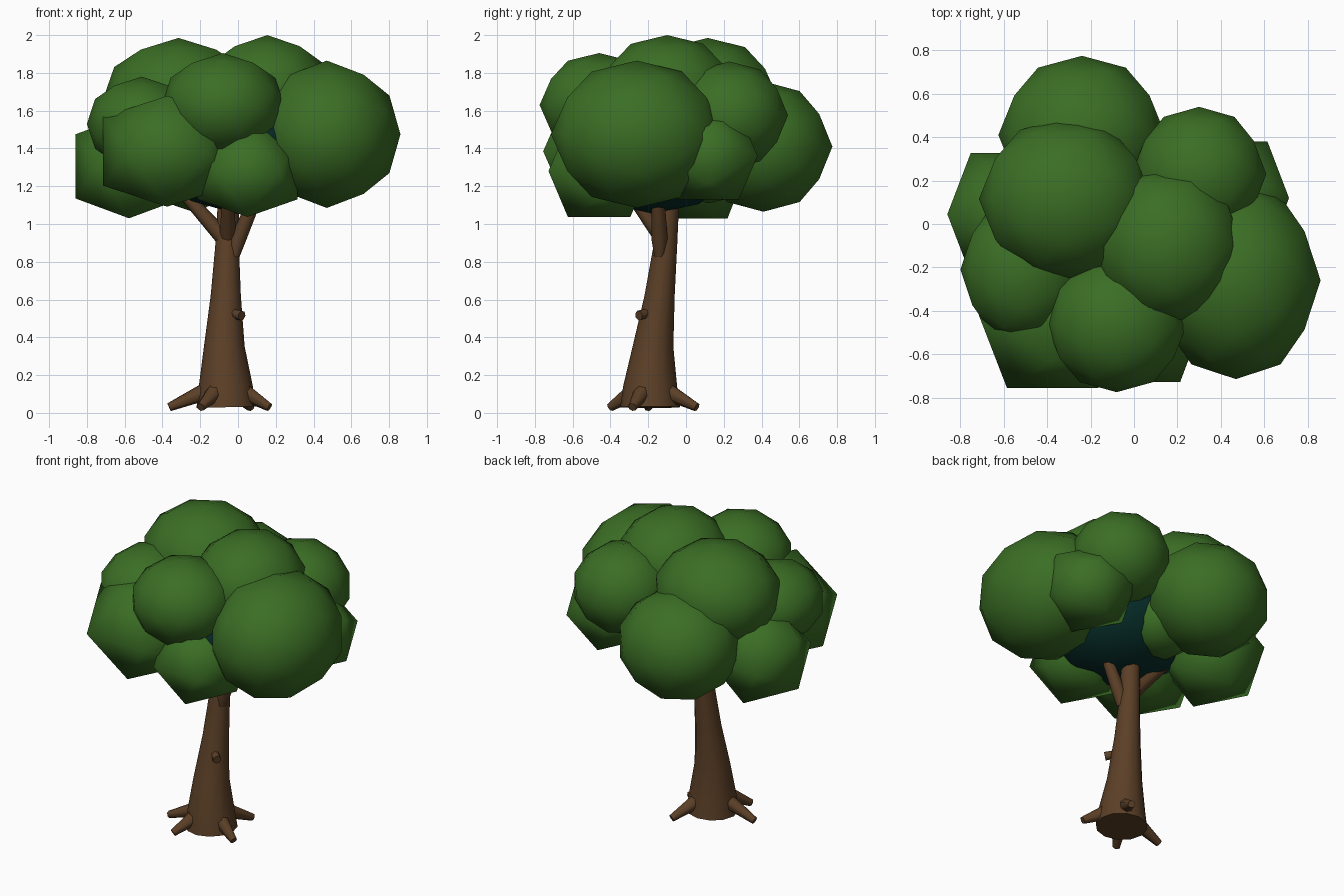
import bpy, bmesh, math
from mathutils import Vector

cube = bpy.data.objects.get("Cube")
if cube:
    bpy.data.objects.remove(cube, do_unlink=True)


def material(name, rgb):
    m = bpy.data.materials.new(name)
    m.use_nodes = True
    m.diffuse_color = (*rgb, 1)
    m.node_tree.nodes["Principled BSDF"].inputs["Base Color"].default_value = (*rgb, 1)
    return m


LEAF = material("leaf_green", (0.043, 0.155, 0.018))
INNER = material("deep_teal", (0.002, 0.026, 0.022))
BARK = material("bark_brown", (0.105, 0.05, 0.02))


def finish(name, bm, mat):
    bmesh.ops.recalc_face_normals(bm, faces=bm.faces[:])
    mesh = bpy.data.meshes.new(name)
    bm.to_mesh(mesh)
    bm.free()
    mesh.materials.append(mat)
    obj = bpy.data.objects.new(name, mesh)
    bpy.context.collection.objects.link(obj)
    return obj


def clump(name, centre, radii, detail=1, mat=LEAF):
    """Axis-aligned icosahedron, optionally subdivided onto its sphere."""
    bm = bmesh.new()
    phi = (1 + math.sqrt(5)) / 2
    for a in (-1, 1):
        for b in (-phi, phi):
            for co in ((0, a, b), (a, b, 0), (b, 0, a)):
                bm.verts.new(co)
    bmesh.ops.convex_hull(bm, input=bm.verts[:])
    if detail:
        bmesh.ops.subdivide_edges(bm, edges=bm.edges[:], cuts=1, use_grid_fill=True)
    for v in bm.verts:
        n = v.co.normalized()
        v.co = Vector([c + r * k for c, r, k in zip(centre, radii, n)])
    for f in bm.faces:
        f.smooth = True
    return finish(name, bm, mat)


def tube(name, rings, sides):
    """Capped round limb through (centre, radius) rings."""
    bm = bmesh.new()
    axis = Vector(rings[1][0]) - Vector(rings[0][0])
    turn = axis.to_track_quat("Z", "Y")
    loops = []
    for centre, radius in rings:
        loop = []
        for i in range(sides):
            a = math.tau * i / sides
            spoke = Vector((math.cos(a), math.sin(a), 0)) * radius
            loop.append(bm.verts.new(Vector(centre) + turn @ spoke))
        loops.append(loop)
    for lo, hi in zip(loops, loops[1:]):
        for i in range(sides):
            j = (i + 1) % sides
            bm.faces.new((lo[i], lo[j], hi[j], hi[i])).smooth = True
    bm.faces.new(loops[0][::-1])
    bm.faces.new(loops[-1])
    return finish(name, bm, BARK)


# Leaning, flared trunk
tube("trunk", [((-0.062, -0.19, 0.03), 0.158), ((-0.065, -0.19, 0.14), 0.143),
               ((-0.073, -0.175, 0.35), 0.108), ((-0.065, -0.14, 0.62), 0.08),
               ((-0.058, -0.11, 0.88), 0.063), ((-0.05, -0.09, 1.15), 0.055)], 12)

# Roots spreading around the base
for i, (angle, reach) in enumerate([(-22, 0.25), (62, 0.28), (182, 0.3), (238, 0.25)]):
    d = Vector((math.cos(math.radians(angle)), math.sin(math.radians(angle)), 0))
    base = Vector((-0.065, -0.19, 0))
    tube(f"root_{i + 1}", [(base + d * 0.09 + Vector((0, 0, 0.12)), 0.05),
                           (base + d * reach + Vector((0, 0, 0.03)), 0.023)], 7)

# Branches and a small stub
tube("left_branch", [((-0.02, -0.14, 0.83), 0.028), ((0.0, -0.14, 0.92), 0.043),
                     ((0.13, -0.15, 1.22), 0.03)], 8)
tube("right_branch", [((-0.07, -0.11, 0.92), 0.045), ((-0.32, -0.1, 1.2), 0.03)], 8)
tube("front_branch", [((-0.055, -0.13, 0.93), 0.042), ((-0.05, -0.32, 1.2), 0.032)], 8)
tube("stub", [((-0.04, -0.19, 0.53), 0.025), ((0.02, -0.25, 0.515), 0.027)], 7)

# Dark heart of the crown, with a leaf clump tucked behind it
clump("inner_crown", (-0.01, -0.17, 1.4), (0.47, 0.46, 0.345), mat=INNER)
clump("middle_clump", (-0.1, 0.12, 1.31), (0.24, 0.24, 0.2))

# Large rounded leaf clumps
clump("left_clump", (0.47, -0.26, 1.475), (0.39, 0.455, 0.39))
clump("front_clump", (-0.08, -0.46, 1.63), (0.325, 0.315, 0.275))
clump("right_clump", (-0.51, -0.21, 1.53), (0.29, 0.33, 0.25))
clump("top_right_clump", (-0.315, 0.115, 1.66), (0.4, 0.375, 0.325))
clump("top_left_clump", (0.155, -0.1, 1.69), (0.345, 0.365, 0.31))
clump("back_clump", (-0.24, 0.41, 1.41), (0.385, 0.365, 0.345))
clump("back_left_clump", (0.3, 0.23, 1.575), (0.31, 0.31, 0.285))

# Coarser clumps under the crown
clump("low_right_clump", (-0.577, 0.045, 1.305), (0.333, 0.333, 0.323), 0)
clump("low_front_clump", (0.05, -0.46, 1.28), (0.31, 0.315, 0.285), 0)
clump("low_left_clump", (0.455, 0.12, 1.36), (0.305, 0.305, 0.27), 0)
clump("front_right_clump", (-0.375, -0.42, 1.385), (0.4, 0.395, 0.345), 0)
